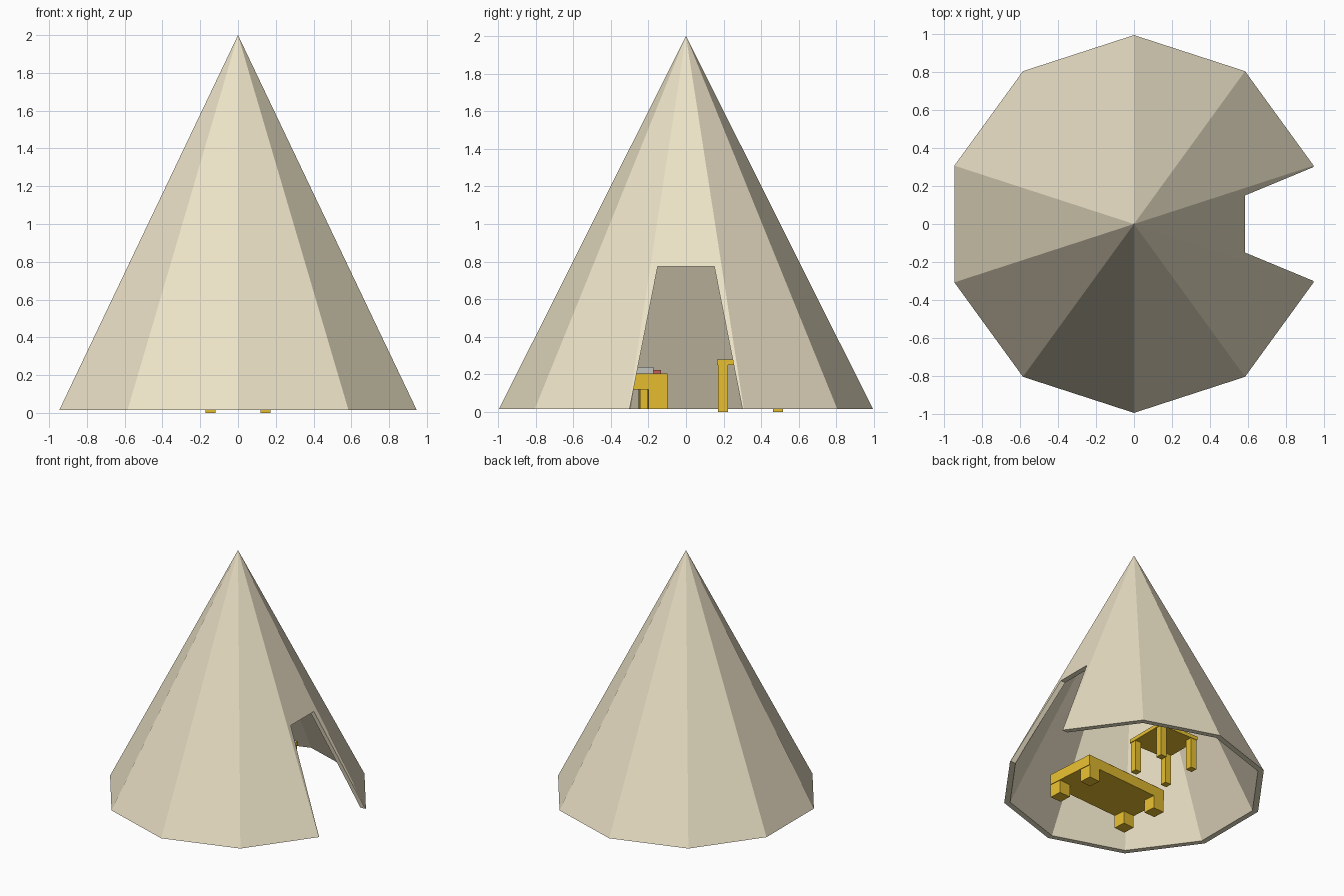
import bpy, bmesh
from math import sin, cos, pi, radians
from mathutils import Matrix, Vector

if "Cube" in bpy.data.objects:
    bpy.data.objects.remove(bpy.data.objects["Cube"])


def material(name, rgb):
    m = bpy.data.materials.new(name)
    m.diffuse_color = (*rgb, 1)
    m.use_nodes = True
    m.node_tree.nodes["Principled BSDF"].inputs["Base Color"].default_value = m.diffuse_color
    return m


canvas = material("canvas", (0.84, 0.76, 0.57))
wood = material("wood", (0.80, 0.52, 0.03))
red = material("red_cloth", (0.55, 0.12, 0.10))
grey = material("grey_cloth", (0.55, 0.55, 0.52))


def finish(name, bm, mat):
    bmesh.ops.recalc_face_normals(bm, faces=bm.faces)
    me = bpy.data.meshes.new(name)
    bm.to_mesh(me)
    bm.free()
    me.materials.append(mat)
    ob = bpy.data.objects.new(name, me)
    bpy.context.collection.objects.link(ob)
    return ob


def boxes(name, spans, mat, place=Matrix()):
    """One object made of boxes given as (x0, x1, y0, y1, z0, z1)."""
    bm = bmesh.new()
    for x0, x1, y0, y1, z0, z1 in spans:
        mid = Vector((x0 + x1, y0 + y1, z0 + z1)) / 2
        size = Matrix.Diagonal((x1 - x0, y1 - y0, z1 - z0, 1))
        bmesh.ops.create_cube(bm, size=1, matrix=place @ Matrix.Translation(mid) @ size)
    return finish(name, bm, mat)


# Tent: ten-sided hollow cone, open underneath
SIDES, BASE = 10, 0.015
bm = bmesh.new()
rings, tips = [], []
for radius, top in ((0.995, 2.0), (0.95, 1.91)):
    rings.append([bm.verts.new((radius * sin(2 * pi * i / SIDES),
                                radius * cos(2 * pi * i / SIDES), BASE))
                  for i in range(SIDES)])
    tips.append(bm.verts.new((0, 0, top)))
for i in range(SIDES):
    j = (i + 1) % SIDES
    for ring, tip in zip(rings, tips):
        bm.faces.new((ring[i], ring[j], tip))
    bm.faces.new((rings[0][i], rings[0][j], rings[1][j], rings[1][i]))
tent = finish("tent", bm, canvas)

# Doorway: tapered prism cut through the right-hand panel
bm = bmesh.new()
profile = [(-0.32, -0.085), (0.32, -0.085), (0.15, 0.775), (-0.15, 0.775)]
ends = [[bm.verts.new((x, y, z)) for y, z in profile] for x in (0.3, 1.2)]
for end in ends:
    bm.faces.new(end)
for i in range(4):
    j = (i + 1) % 4
    bm.faces.new((ends[0][i], ends[0][j], ends[1][j], ends[1][i]))
cutter = finish("door_cutter", bm, canvas)
cutter.hide_render = True
mod = tent.modifiers.new("doorway", 'BOOLEAN')
mod.operation = 'DIFFERENCE'
mod.solver = 'EXACT'
mod.object = cutter
bpy.context.view_layer.objects.active = tent
bpy.ops.object.modifier_apply(modifier=mod.name)
bpy.data.objects.remove(cutter)

# Table: square top on four legs
at_table = Matrix.Translation((0, 0.343, 0))
boxes("table_top", [(-0.178, 0.178, -0.178, 0.178, 0.25, 0.28)], wood, at_table)
boxes("table_legs", [(x - 0.027, x + 0.027, y - 0.027, y + 0.027, 0, 0.25)
                     for x in (-0.145, 0.145) for y in (-0.147, 0.147)], wood, at_table)

# Bed: thick frame on stubby legs, turned slightly
at_bed = Matrix.Translation((-0.02, -0.335, 0)) @ Matrix.Rotation(radians(4), 4, 'Z')
boxes("bed_frame", [(-0.385, 0.385, -0.21, 0.21, 0.12, 0.205)], wood, at_bed)
boxes("bed_legs", [(x - 0.05, x + 0.05, y - 0.05, y + 0.05, 0.016, 0.12)
                   for x in (-0.33, 0.33) for y in (-0.16, 0.16)], wood, at_bed)
boxes("blanket", [(-0.36, 0.16, -0.19, 0.19, 0.205, 0.222)], red, at_bed)
boxes("pillow", [(0.19, 0.34, -0.14, 0.14, 0.205, 0.24)], grey, at_bed)
